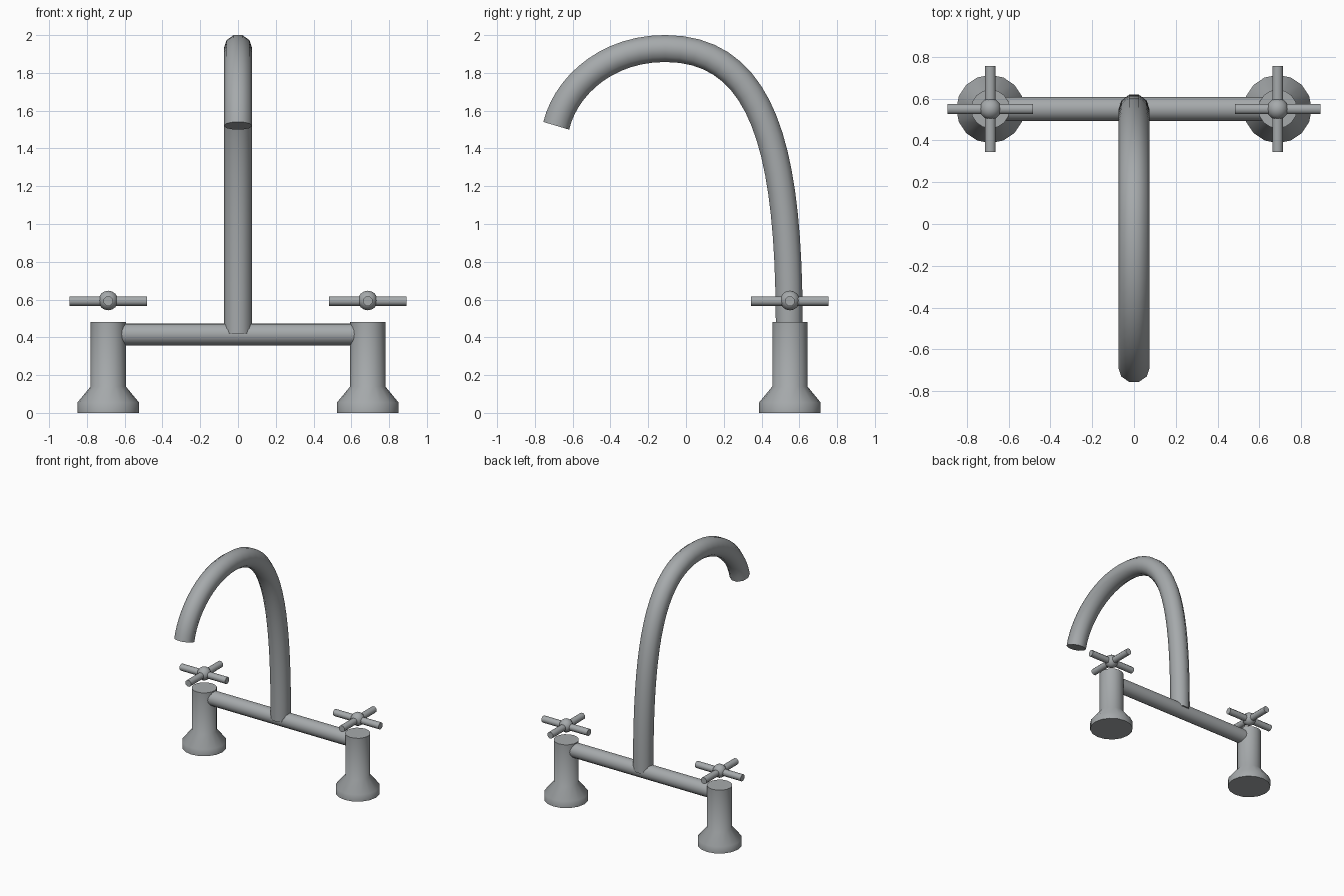
import bpy, bmesh, math
from mathutils import Vector
from mathutils.geometry import interpolate_bezier

cube = bpy.data.objects.get("Cube")
if cube:
    bpy.data.objects.remove(cube, do_unlink=True)

metal = bpy.data.materials.new("brushed grey metal")
metal.use_nodes = True
GREY = (0.38, 0.40, 0.41, 1)
metal.diffuse_color = GREY
metal.node_tree.nodes["Principled BSDF"].inputs["Base Color"].default_value = GREY

BACK = 0.55      # depth of the bridge and pillars
SIDE = 0.687     # pillar offset from the middle


def finish(name, bm):
    """Turn a bmesh into a smooth shaded metal object."""
    bmesh.ops.recalc_face_normals(bm, faces=bm.faces[:])
    mesh = bpy.data.meshes.new(name)
    bm.to_mesh(mesh)
    bm.free()
    mesh.materials.append(metal)
    obj = bpy.data.objects.new(name, mesh)
    bpy.context.collection.objects.link(obj)
    bpy.ops.object.select_all(action='DESELECT')
    obj.select_set(True)
    bpy.context.view_layer.objects.active = obj
    bpy.ops.object.shade_smooth_by_angle(angle=math.radians(60))
    return obj


def tube(name, path, radii, sides, across, turn=0.0):
    """Sweep a capped ring along a path; across is a fixed axis normal to it."""
    bm = bmesh.new()
    rings = []
    for i, p in enumerate(path):
        along = (path[min(i + 1, len(path) - 1)] - path[max(i - 1, 0)]).normalized()
        other = along.cross(across)
        ring = []
        for k in range(sides):
            a = math.tau * k / sides + turn
            ring.append(bm.verts.new(p + radii[i] * (across * math.cos(a) + other * math.sin(a))))
        rings.append(ring)
    for lo, hi in zip(rings, rings[1:]):
        for k in range(sides):
            n = (k + 1) % sides
            bm.faces.new((lo[k], lo[n], hi[n], hi[k]))
    bm.faces.new(rings[0])
    bm.faces.new(rings[-1])
    return finish(name, bm)


X, Y, Z = Vector((1, 0, 0)), Vector((0, 1, 0)), Vector((0, 0, 1))

# Gooseneck spout: tall rise, then a shorter drop to the outlet
rise = [(0, 0.547, 0.42), (0, 0.547, 1.30), (0, 0.45, 1.929), (0, -0.11, 1.929)]
drop = [(0, -0.11, 1.929), (0, -0.43, 1.929), (0, -0.64, 1.72), (0, -0.687, 1.52)]
path = interpolate_bezier(*map(Vector, rise), 20)
path += interpolate_bezier(*map(Vector, drop), 14)[1:]
tube("spout", path, [0.075] * len(path), 10, X)

# Bridge pipe joining the two pillars
ends = [Vector((s * 0.65, BACK, 0.416)) for s in (-1, 1)]
tube("bridge_pipe", ends, [0.058] * 2, 16, Y)

for side, s in (("left", 1), ("right", -1)):
    centre = Vector((s * SIDE, BACK, 0))
    # Pillar with a flared foot
    profile = [(0.163, 0), (0.163, 0.055), (0.093, 0.14), (0.093, 0.48)]
    tube(side + "_pillar", [centre + Z * h for r, h in profile],
         [r for r, h in profile], 16, X)
    # Cross handle: two rods through a ball
    hub = centre + Z * 0.592
    for label, axis, across in (("wide", X, Y), ("deep", Y, X)):
        tube(f"{side}_handle_{label}_rod", [hub - axis * 0.205, hub + axis * 0.205],
             [0.027] * 2, 8, across, math.pi / 8)
    bm = bmesh.new()
    bmesh.ops.create_uvsphere(bm, u_segments=12, v_segments=8, radius=0.052)
    bmesh.ops.translate(bm, verts=bm.verts[:], vec=hub + Z * 0.003)
    finish(side + "_handle_ball", bm)
